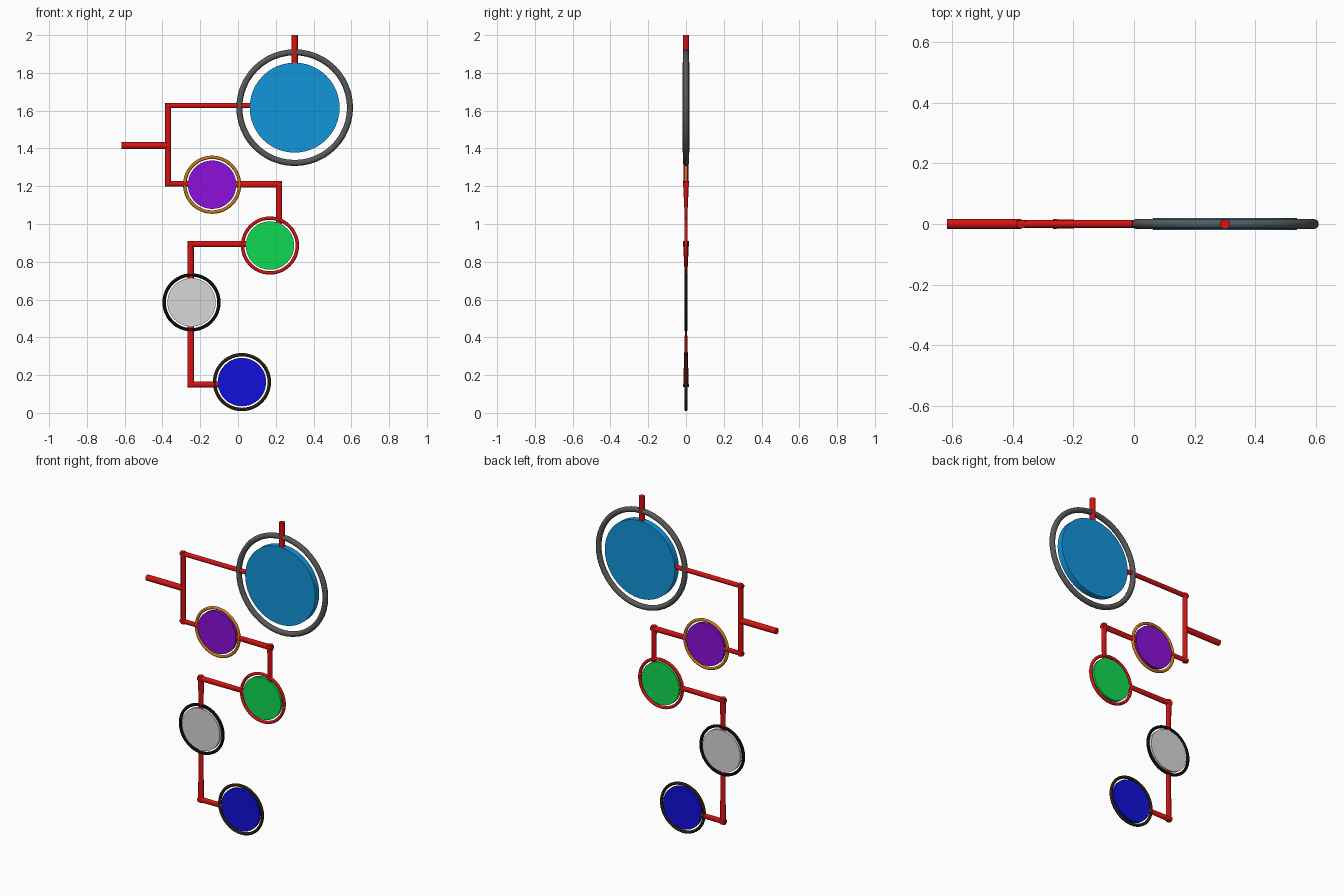
import bpy, bmesh, math
from mathutils import Vector

cube = bpy.data.objects.get("Cube")
if cube:
    bpy.data.objects.remove(cube, do_unlink=True)


def material(name, color):
    m = bpy.data.materials.new(name)
    m.use_nodes = True
    m.diffuse_color = (*color, 1)
    m.node_tree.nodes["Principled BSDF"].inputs["Base Color"].default_value = (*color, 1)
    return m


red = material("red", (0.68, 0.006, 0.006))
grey = material("dark grey", (0.1, 0.1, 0.1))
sky = material("sky blue", (0.006, 0.3, 0.7))
orange = material("orange", (0.6, 0.19, 0.008))
purple = material("purple", (0.26, 0.005, 0.7))
green = material("green", (0.005, 0.7, 0.085))
white = material("pale grey", (0.68, 0.68, 0.68))
black = material("black", (0.003, 0.003, 0.003))
navy = material("deep blue", (0.005, 0.005, 0.7))
brown = material("dark brown", (0.02, 0.013, 0.005))


def finish(obj, name, mat):
    obj.name = obj.data.name = name
    obj.data.materials.append(mat)
    bpy.ops.object.select_all(action='DESELECT')
    obj.select_set(True)
    bpy.context.view_layer.objects.active = obj
    bpy.ops.object.shade_smooth_by_angle(angle=math.radians(35))


def medallion(name, x, z, disc_r, depth, ring_r, tube, disc_mat, ring_mat):
    """A disc with a separate round ring about it, both facing the front."""
    place = dict(location=(x, 0, z), rotation=(math.pi / 2, 0, 0))
    bpy.ops.mesh.primitive_cylinder_add(vertices=48, radius=disc_r, depth=depth, **place)
    finish(bpy.context.object, name + "_disc", disc_mat)
    bpy.ops.mesh.primitive_torus_add(major_segments=48, minor_segments=12,
                                     major_radius=ring_r, minor_radius=tube, **place)
    finish(bpy.context.object, name + "_ring", ring_mat)


def bar(name, start, end, half, thick, thin):
    """A round bar from (x, z) to (x, z), its depth flattening from thick to thin."""
    a, b = Vector((start[0], 0, start[1])), Vector((end[0], 0, end[1]))
    depth_dir = Vector((0, 1, 0))
    side = (b - a).normalized().cross(depth_dir)
    bm = bmesh.new()
    bmesh.ops.create_cone(bm, cap_ends=True, segments=16, radius1=1, radius2=1, depth=1)
    for v in bm.verts:
        t = v.co.z + 0.5
        deep = thick + (thin - thick) * t
        v.co = a.lerp(b, t) + side * half * v.co.x + depth_dir * deep * v.co.y
    bmesh.ops.recalc_face_normals(bm, faces=bm.faces)
    mesh = bpy.data.meshes.new(name)
    bm.to_mesh(mesh)
    bm.free()
    obj = bpy.data.objects.new(name, mesh)
    bpy.context.collection.objects.link(obj)
    finish(obj, name, red)


# Discs and rings
medallion("large", 0.30, 1.616, 0.238, 0.038, 0.293, 0.016, sky, grey)
small = [("purple", -0.137, 1.208, purple, orange),
         ("green", 0.169, 0.886, green, red),
         ("pale", -0.246, 0.585, white, black),
         ("deep_blue", 0.021, 0.163, navy, brown)]
for name, x, z, disc_mat, ring_mat in small:
    medallion(name, x, z, 0.128, 0.018, 0.145, 0.009, disc_mat, ring_mat)

# Stubs and the upper bracket
bar("top_stub", (0.30, 2.0), (0.30, 1.85), 0.017, 0.017, 0.017)
bar("side_stub", (-0.617, 1.415), (-0.37, 1.415), 0.018, 0.017, 0.017)
bar("upper_arm", (-0.387, 1.627), (0.07, 1.627), 0.014, 0.013, 0.013)
bar("upper_post", (-0.37, 1.64), (-0.37, 1.2), 0.016, 0.014, 0.014)
bar("purple_arm", (-0.387, 1.213), (-0.26, 1.213), 0.014, 0.013, 0.009)

# Link from purple to green
bar("purple_link_arm", (0.233, 1.21), (-0.015, 1.21), 0.017, 0.016, 0.007)
bar("purple_link_post", (0.217, 1.227), (0.217, 1.0), 0.016, 0.016, 0.005)

# Link from green to pale
bar("green_link_arm", (-0.267, 0.894), (0.045, 0.894), 0.016, 0.016, 0.007)
bar("green_link_post", (-0.251, 0.91), (-0.251, 0.708), 0.017, 0.016, 0.006)

# Link from pale to deep blue
bar("pale_link_post", (-0.251, 0.137), (-0.251, 0.462), 0.017, 0.015, 0.005)
bar("pale_link_arm", (-0.267, 0.151), (-0.103, 0.151), 0.016, 0.015, 0.007)
